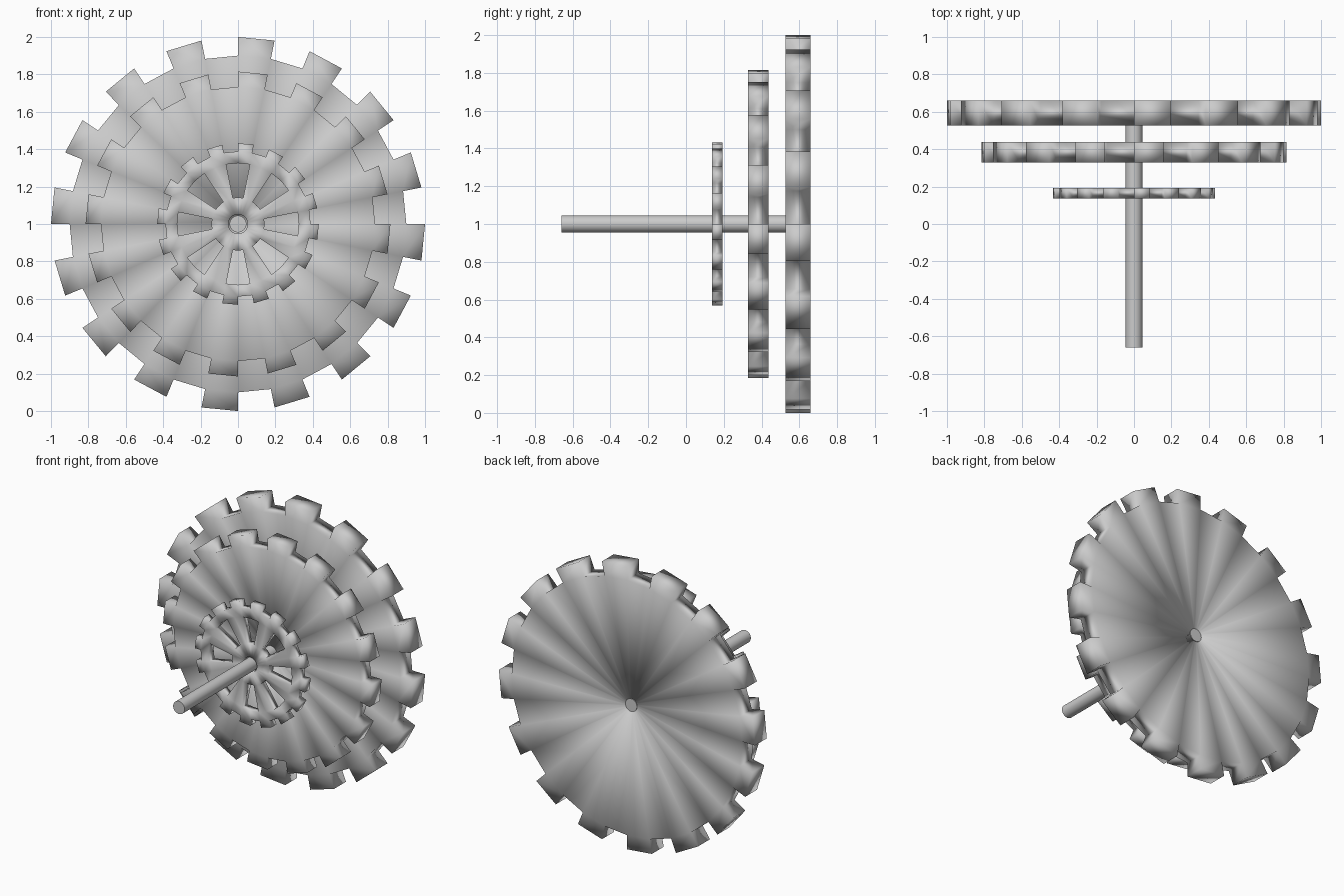
import bpy, bmesh
from math import cos, sin, pi

if "Cube" in bpy.data.objects:
    bpy.data.objects.remove(bpy.data.objects["Cube"])

N = 32          # segments around each gear (16 teeth + 16 gaps)
AXIS_Z = 1.0


def gear(name, y, rings, windows=False):
    """Gear from polar cells. rings = (radius, half thickness) from bore to tooth tip."""
    bm = bmesh.new()
    bands = len(rings) - 1
    v = {}

    def vert(i, j, side):
        key = (i, j % N, side)
        if key not in v:
            r, h = rings[i]
            a = 2 * pi * (j % N) / N
            v[key] = bm.verts.new((r * cos(a), y + side * h, AXIS_Z + r * sin(a)))
        return v[key]

    def filled(i, j):
        j %= N
        if i < 0 or i >= bands:
            return False
        if i == bands - 1:                      # teeth on every other segment
            return j % 2 == 1
        return not (windows and i == 1 and j % 4 in (3, 0))

    def wall(p, q):
        bm.faces.new((vert(*p, -1), vert(*q, -1), vert(*q, 1), vert(*p, 1)))

    for i in range(bands):
        for j in range(N):
            if not filled(i, j):
                continue
            loop = [(i, j), (i + 1, j), (i + 1, j + 1), (i, j + 1)]
            for side in (-1, 1):
                bm.faces.new([vert(*p, side) for p in loop])
            near = [(i, j - 1), (i + 1, j), (i, j + 1), (i - 1, j)]
            for k in range(4):
                if not filled(*near[k]):
                    wall(loop[k], loop[(k + 1) % 4])
    bmesh.ops.recalc_face_normals(bm, faces=bm.faces)
    for f in bm.faces:
        f.smooth = True
    me = bpy.data.meshes.new(name)
    bm.to_mesh(me)
    bm.free()
    ob = bpy.data.objects.new(name, me)
    bpy.context.collection.objects.link(ob)
    return ob


# Three gears, the small one spoked
gear("large_gear", 0.593, [(0.044, 0.015), (0.9, 0.066), (1.0, 0.066)])
gear("medium_gear", 0.383, [(0.044, 0.015), (0.733, 0.055), (0.815, 0.055)])
gear("small_spoked_gear", 0.165,
     [(0.052, 0.028), (0.142, 0.028), (0.325, 0.028), (0.388, 0.028), (0.432, 0.028)],
     windows=True)

# Shaft
y0, y1 = -0.659, 0.612
bpy.ops.mesh.primitive_cylinder_add(vertices=32, radius=0.045, depth=y1 - y0,
                                    location=(0, (y0 + y1) / 2, AXIS_Z),
                                    rotation=(pi / 2, 0, 0))
bpy.context.object.name = "shaft"
bpy.ops.object.shade_smooth_by_angle()
